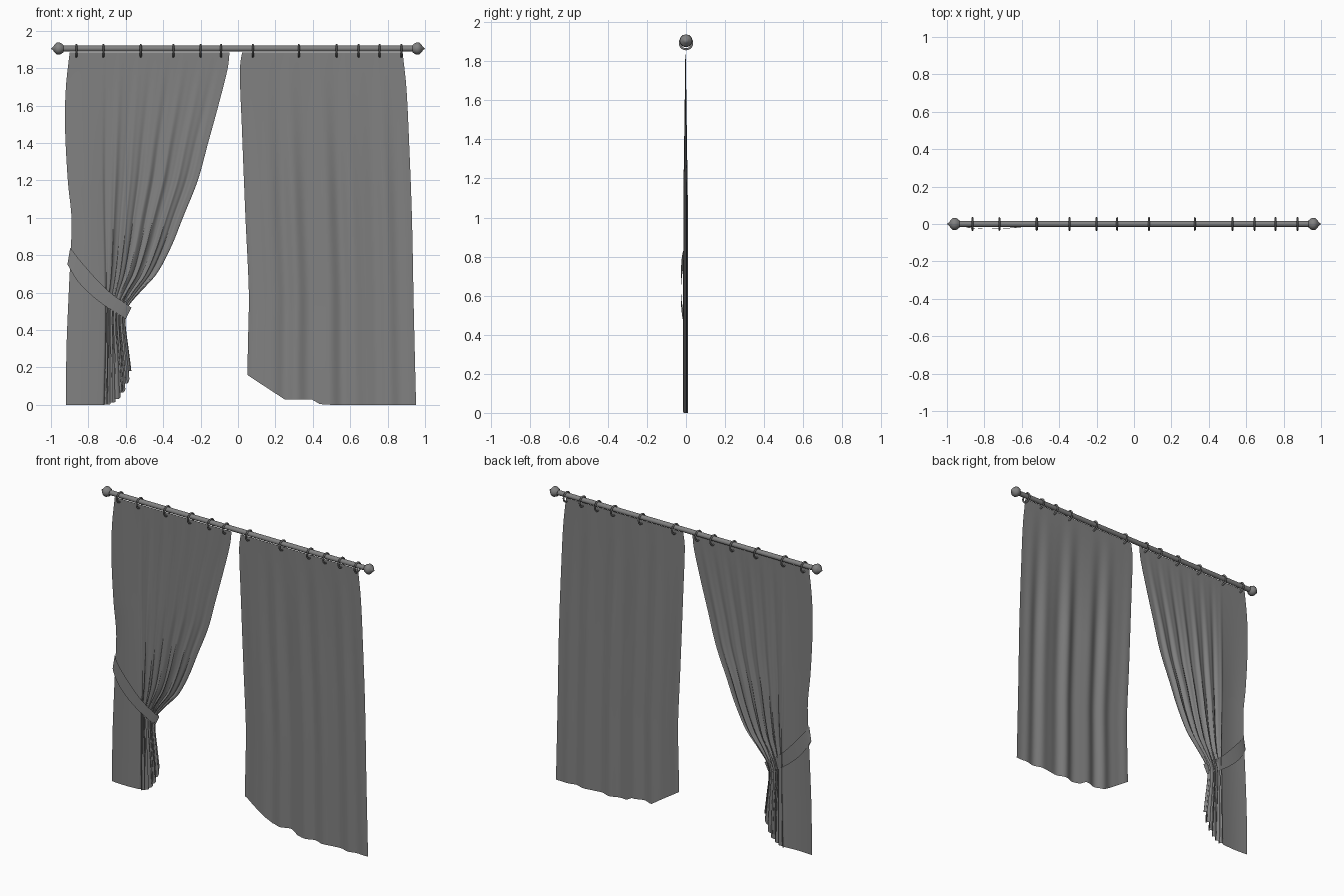
import bpy, bmesh, math
from mathutils import Matrix, Vector

cube = bpy.data.objects.get("Cube")
if cube:
    bpy.data.objects.remove(cube, do_unlink=True)


def material(name, value):
    m = bpy.data.materials.new(name)
    m.use_nodes = True
    colour = (value, value, value, 1)
    m.diffuse_color = colour
    m.node_tree.nodes["Principled BSDF"].inputs["Base Color"].default_value = colour
    return m


grey = material("mid grey", 0.22)


def finish(name, bm, angle=40):
    mesh = bpy.data.meshes.new(name)
    bm.to_mesh(mesh)
    bm.free()
    mesh.materials.append(grey)
    ob = bpy.data.objects.new(name, mesh)
    bpy.context.collection.objects.link(ob)
    bpy.ops.object.select_all(action='DESELECT')
    ob.select_set(True)
    bpy.context.view_layer.objects.active = ob
    bpy.ops.object.shade_smooth_by_angle(angle=math.radians(angle))
    return ob


def curve(points, s):
    """Smooth interpolation through (s, value) points in rising s."""
    s = min(max(s, points[0][0]), points[-1][0])
    slopes = []
    for i in range(len(points)):
        a, b = points[max(i - 1, 0)], points[min(i + 1, len(points) - 1)]
        slopes.append((b[1] - a[1]) / (b[0] - a[0]))
    for i in range(len(points) - 1):
        (s0, v0), (s1, v1) = points[i], points[i + 1]
        if s <= s1:
            h = s1 - s0
            t = (s - s0) / h
            return (v0 * (1 + 2 * t) * (1 - t) ** 2 + slopes[i] * h * t * (1 - t) ** 2
                    + v1 * t * t * (3 - 2 * t) + slopes[i + 1] * h * t * t * (t - 1))
    return points[-1][1]


def linear(points, s):
    for (a, p), (b, q) in zip(points, points[1:]):
        if s <= b:
            return p + (q - p) * (s - a) / (b - a)
    return points[-1][1]


def sheet(name, func, nu, nv, closed=False, angle=60):
    bm = bmesh.new()
    rows = [[bm.verts.new(func(i / nu, j / nv)) for i in range(nu + (not closed))]
            for j in range(nv + 1)]
    for low, high in zip(rows, rows[1:]):
        for i in range(nu):
            k = (i + 1) % len(low)
            bm.faces.new((low[i], low[k], high[k], high[i]))
    return finish(name, bm, angle)


ROD_Z, TOP = 1.905, 1.885


# Rod and end knobs, turned about the x axis
def lathe(name, profile, sides):
    bm = bmesh.new()
    verts = [bm.verts.new((x, 0, ROD_Z + r)) for x, r in profile]
    edges = [bm.edges.new(pair) for pair in zip(verts, verts[1:])]
    bmesh.ops.spin(bm, geom=verts + edges, cent=(0, 0, ROD_Z), axis=(1, 0, 0),
                   angle=math.tau, steps=sides)
    bmesh.ops.remove_doubles(bm, verts=bm.verts, dist=0.0005)
    bmesh.ops.recalc_face_normals(bm, faces=bm.faces)
    return finish(name, bm)


lathe("rod", [(-0.95, 0.016), (0.95, 0.016)], 16)
knob = [(0.93, 0), (0.932, 0.018), (0.942, 0.027), (0.955, 0.033),
        (0.968, 0.032), (0.978, 0.024), (0.987, 0.012), (1, 0)]
for side, label in ((-1, "right"), (1, "left")):
    lathe(label + "_knob", [(side * x, r) for x, r in knob], 12)

# Hanging rings
RING_X = (-0.864, -0.72, -0.52, -0.345, -0.2, -0.09,
          0.08, 0.325, 0.527, 0.645, 0.757, 0.874)
for n, x in enumerate(RING_X):
    def ring(u, v, x=x):
        a, b = math.tau * u, math.tau * v
        r = 0.0315 + 0.0055 * math.cos(b)
        return (x + 0.0055 * math.sin(b), r * math.cos(a), 1.893 + r * math.sin(a))
    sheet("ring_%d" % (n + 1), ring, 20, 8, closed=True)

# Tied curtain: outer, middle and inner rails, as (height, x)
OUTER = [(0, -0.92), (0.3, -0.917), (0.6, -0.905), (0.85, -0.893), (1, -0.89),
         (1.2, -0.91), (1.5, -0.925), (1.7, -0.92), (TOP, -0.9)]
MIDDLE = [(0, -0.72), (0.5, -0.71), (1.2, -0.722), (TOP, -0.72)]
INNER = [(0, -0.555), (0.18, -0.57), (0.3, -0.585), (0.45, -0.602), (0.52, -0.59),
         (0.6, -0.525), (0.7, -0.435), (0.85, -0.355), (1, -0.295), (1.2, -0.215),
         (1.4, -0.16), (1.6, -0.105), (1.8, -0.055), (TOP, -0.045)]
SPLIT, PLEATS = 0.22, 6


def tied_cloth(u, v):
    t = max(0, (u - SPLIT) / (1 - SPLIT))
    # the hem steps up from pleat to pleat
    k = t * PLEATS
    step = (math.floor(k) + min(1, (k % 1) * 3)) / PLEATS
    hem = 0.18 * min(1, step) ** 2.5
    z = hem + (TOP - hem) * v
    mid = curve(MIDDLE, z)
    drop = min(1, max(0, (TOP - z) / 0.7))
    if u < SPLIT:
        s = u / SPLIT
        x = curve(OUTER, z) * (1 - s) + mid * s
        return (x, -0.003 - 0.006 * drop * math.sin(math.pi * s), z)
    inner = curve(INNER, z)
    gather = min(1, max(0, 1 - (inner - mid - 0.12) / 0.55))
    phase = math.tau * k
    fade = min(1, 6 * (1 - t), 6 * t)
    x = mid + (inner - mid) * t + 0.009 * gather ** 2 * fade * math.sin(2 * phase)
    y = -0.003 + drop * (0.006 + 0.005 * gather) * math.sin(phase)
    return (x, y + 0.002 * drop * math.sin(2.3 * phase), z)


sheet("tied_curtain", tied_cloth, 144, 70, angle=75)

# Loose curtain with a lifted inner corner
LOOSE_IN = [(0, 0.05), (0.16, 0.05), (0.4, 0.055), (0.6, 0.058), (1, 0.04),
            (1.5, 0.02), (1.8, 0.01), (TOP, 0.022)]
LOOSE_OUT = [(0, 0.952), (0.5, 0.94), (1, 0.93), (1.4, 0.915), (1.7, 0.9), (TOP, 0.88)]
HEM = [(0, 0.16), (0.22, 0.03), (0.38, 0.03), (0.43, 0.004), (0.5, 0), (1, 0)]


def loose_cloth(u, v):
    hem = linear(HEM, u)
    z = hem + (TOP - hem) * v
    a, b = curve(LOOSE_IN, z), curve(LOOSE_OUT, z)
    drop = min(1, max(0, (TOP - z) / 0.8))
    wave = math.sin(math.tau * (5.5 * u + 0.6 * u * (1 - u))) * math.sin(math.pi * u) ** 0.5
    ripple = 0.3 * math.sin(math.tau * 9 * u + 1)
    return (a + (b - a) * u, -0.002 + 0.009 * drop * (wave + ripple), z)


sheet("loose_curtain", loose_cloth, 100, 40, angle=75)

# Tie band wrapped round the gathered cloth
LOWER = [(-0.912, 0.75), (-0.848, 0.65), (-0.74, 0.55), (-0.6, 0.46)]
UPPER = [(-0.897, 0.84), (-0.826, 0.75), (-0.7, 0.615), (-0.57, 0.52)]


def band(u, v):
    front = u < 0.5
    t = 2 * u if front else 2 - 2 * u
    ends = []
    for edge in (LOWER, UPPER):
        ends.append(Vector([curve([(i / 3, p[c]) for i, p in enumerate(edge)], t)
                            for c in (0, 1)]))
    p = ends[0].lerp(ends[1], v)
    bulge = math.sin(math.pi * t) ** 0.5 if 0 < t < 1 else 0
    return (p.x, -0.008 + bulge * (-0.018 if front else 0.014), p.y)


sheet("tie_band", band, 48, 2, closed=True)
